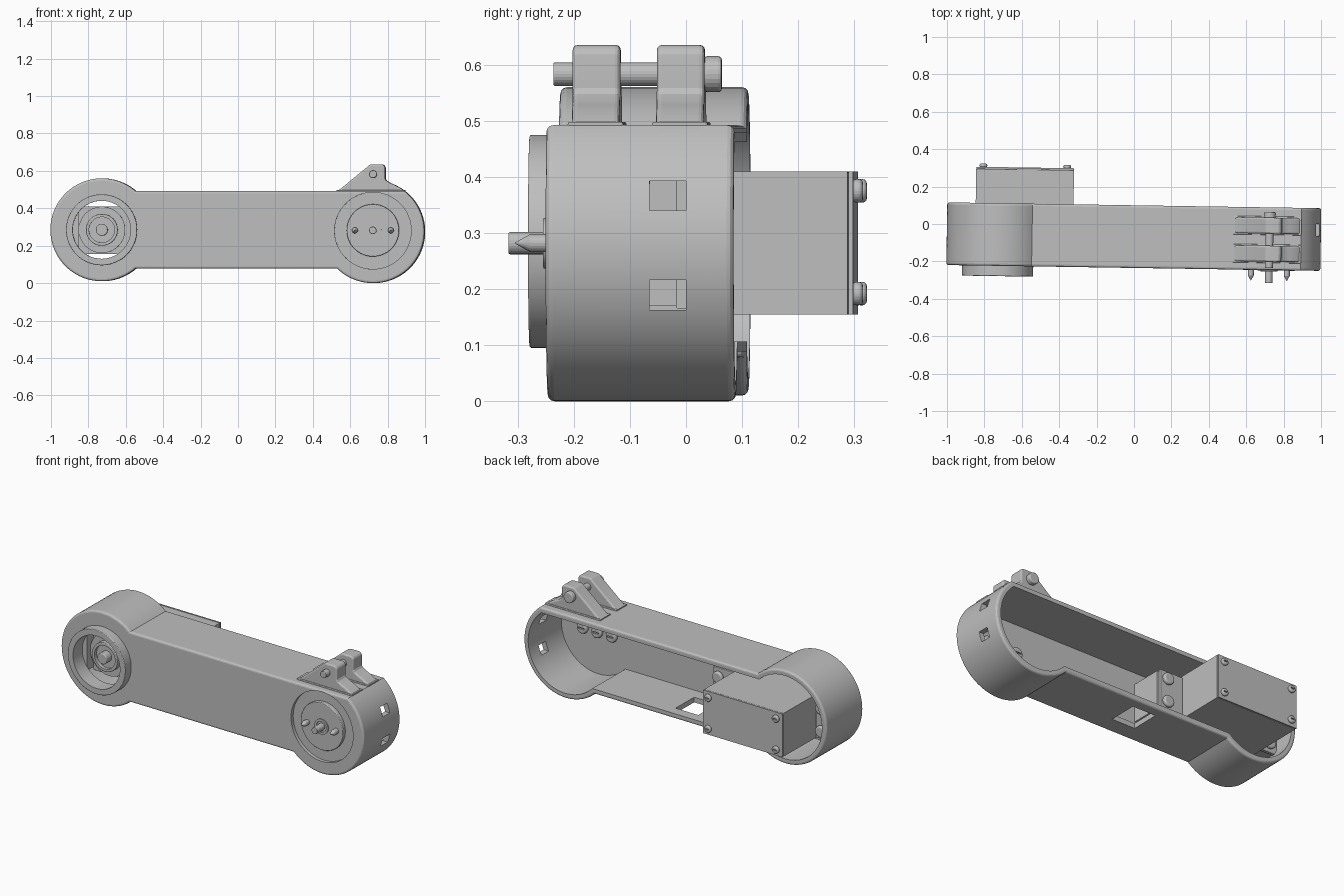
import bpy, bmesh
from math import sin, cos, asin, pi, radians

if "Cube" in bpy.data.objects:
    bpy.data.objects.remove(bpy.data.objects["Cube"])

GREY = (0.52, 0.52, 0.52, 1)
grey = bpy.data.materials.new("light grey plastic")
grey.use_nodes = True
grey.diffuse_color = GREY
grey.node_tree.nodes["Principled BSDF"].inputs["Base Color"].default_value = GREY

LX, LZ, RX, RZ, R = -0.725, 0.285, 0.725, 0.275, 0.275   # end circle centres and radius
FRONT, BACK = -0.235, 0.1
WALL = 0.03
parts = []


def arc(x, z, r, a0, a1, n):
    return [(x + r * cos(a0 + (a1 - a0) * i / n), z + r * sin(a0 + (a1 - a0) * i / n))
            for i in range(n + 1)]


def circle(x, z, r, n=64):
    return arc(x, z, r, 0, 2 * pi, n)[:-1]


def rect(x0, x1, z0, z1):
    return [(x0, z0), (x1, z0), (x1, z1), (x0, z1)]


def prism(name, pts, y0, y1, bevel=0, front_scale=1):
    """Extrude an x-z outline along y; optionally round or taper the front end."""
    bm = bmesh.new()
    cx = sum(p[0] for p in pts) / len(pts)
    cz = sum(p[1] for p in pts) / len(pts)
    s = front_scale
    front = [bm.verts.new((cx + (x - cx) * s, y0, cz + (z - cz) * s)) for x, z in pts]
    back = [bm.verts.new((x, y1, z)) for x, z in pts]
    caps = [bm.faces.new(front), bm.faces.new(back[::-1])]
    for i in range(len(pts)):
        j = (i + 1) % len(pts)
        bm.faces.new((front[j], front[i], back[i], back[j]))
    bmesh.ops.recalc_face_normals(bm, faces=bm.faces)
    if bevel:
        rim = list({e for f in caps for e in f.edges})
        bmesh.ops.bevel(bm, geom=rim, offset=bevel, segments=3, profile=0.5, affect='EDGES')
    mesh = bpy.data.meshes.new(name)
    bm.to_mesh(mesh)
    bm.free()
    mesh.materials.append(grey)
    ob = bpy.data.objects.new(name, mesh)
    bpy.context.collection.objects.link(ob)
    parts.append(ob)
    return ob


def cut(ob, *outline):
    """Subtract a prism from an object and discard the cutter."""
    cutter = prism("cutter", *outline)
    cutter.hide_render = True
    mod = ob.modifiers.new("cut", 'BOOLEAN')
    mod.operation, mod.solver, mod.object = 'DIFFERENCE', 'EXACT', cutter
    bpy.context.view_layer.objects.active = ob
    bpy.ops.object.modifier_apply(modifier=mod.name)
    parts.remove(cutter)
    bpy.data.objects.remove(cutter)


def arm_outline(t):
    """Dumbbell outline of the arm, inset by t and flat-topped at the right end."""
    r, top, bot = R - t, 0.492 - t, 0.077 + t
    left = arc(LX, LZ, r, asin((top - LZ) / r), 2 * pi - asin((LZ - bot) / r), 60)
    right = arc(RX, RZ, r, pi + asin((RZ - bot) / r), 2 * pi + asin((top - RZ) / r), 48)
    return left + right


# Hollow arm shell, open at the back
shell = prism("arm_shell", arm_outline(0), FRONT, BACK, 0.012)
cut(shell, arm_outline(WALL), FRONT + 0.032, BACK + 0.1)
cut(shell, circle(LX, LZ, 0.155), FRONT - 0.1, FRONT + 0.1)
cut(shell, circle(RX, RZ + 0.005, 0.205), FRONT - 0.1, FRONT + 0.02)
for z in (0.163, 0.34):                      # windows in the right end wall
    cut(shell, rect(0.9, 1.1, z, z + 0.053), -0.05, 0.015)
cut(shell, rect(-0.11, 0.04, 0, 0.15), -0.13, 0.04)   # cable window underneath

# Raised collar around the left opening
collar = prism("shaft_collar", circle(LX, LZ, 0.19), -0.29, FRONT + 0.005, 0.004)
cut(collar, circle(LX, LZ, 0.155), -0.4, 0)

# Right hub disc with its pins in front and screws behind
HZ = RZ + 0.007
hub = prism("hub_disc", circle(RX, HZ, 0.14), FRONT - 0.002, FRONT + 0.022, 0.004)
pin = prism("hub_centre_pin", circle(RX, HZ, 0.02, 24), -0.305, FRONT, 0.003)
socket = prism("hub_centre_ring", circle(RX, HZ, 0.045, 32), FRONT - 0.008, FRONT)
cut(socket, circle(RX, HZ, 0.032, 32), -0.4, 0)
for side in (-1, 1):
    x = RX + side * 0.096
    prism("hub_side_pin", circle(x, HZ, 0.016, 20), -0.265, FRONT)
    prism("hub_side_pin_tip", circle(x, HZ, 0.016, 20), -0.292, -0.265, 0, 0.05)
for x in (RX - 0.096, RX, RX + 0.096):
    head = prism("hub_screw_head", circle(x, HZ, 0.034, 24), FRONT + 0.03, FRONT + 0.058, 0.011)
    cut(head, rect(x - 0.02, x + 0.02, HZ - 0.004, HZ + 0.004), FRONT + 0.05, 0)

# Two clevis lugs on top of the right end
lug = [(0.53, 0.475), (0.53, 0.492), (0.55, 0.503), (0.695, 0.622)]
lug += arc(0.72, 0.605, 0.03, radians(130), radians(90), 4)
lug += arc(0.768, 0.613, 0.022, radians(90), 0, 6)
lug += [(0.79, 0.558), (0.796, 0.548)]
lug += arc(RX, RZ, R, radians(70), radians(50), 8) + [(0.885, 0.475)]
for y in (-0.19, -0.04):
    prism("clevis_lug", lug, y, y + 0.085, 0.009)
    prism("clevis_lug_foot", rect(0.53, 0.895, 0.48, 0.498), y - 0.007, y + 0.092, 0.004)
prism("clevis_bolt", circle(RX, 0.583, 0.021, 24), -0.225, 0.05, 0.003)
prism("clevis_bolt_head", circle(RX, 0.583, 0.032, 24), 0.043, 0.075, 0.006)

# Motor housing, rear lid and mounting flanges
BOX = (-0.848, -0.325, 0.155, 0.41)
prism("motor_case", rect(*BOX), -0.15, 0.283, 0.002)
prism("motor_lid", rect(*BOX), 0.285, 0.293)
for x0, x1, sx in ((-0.325, -0.17, -0.22), (-0.955, -0.848, -0.9)):
    prism("motor_post", rect(x0, x1, 0.17, 0.395), FRONT + 0.03, -0.02)
    prism("motor_flange", rect(x0, x1 - 0.01, 0.165, 0.4), -0.02, 0.0, 0.003)
    for z in (0.215, 0.35):
        prism("flange_screw", circle(sx, z, 0.034, 24), 0.0, 0.025, 0.01)

# Lid screws in the four corners
for x in (-0.81, -0.362):
    for z in (0.192, 0.375):
        head = prism("lid_screw", circle(x, z, 0.021, 24), 0.29, 0.31, 0.008)
        cut(head, rect(x - 0.012, x + 0.012, z - 0.003, z + 0.003), 0.303, 0.4)

# Output shaft seen inside the collar
prism("shaft_plate", circle(LX, LZ, 0.124), -0.175, -0.15)
boss = prism("shaft_boss", circle(LX, LZ, 0.085), -0.215, -0.175, 0.004)
cut(boss, circle(LX, LZ, 0.068), -0.3, -0.195)
prism("shaft_screw", circle(LX, LZ, 0.032, 32), -0.24, -0.19, 0.005)

# Whole assembly sits at a slight yaw; smooth the round surfaces
bpy.ops.object.select_all(action='DESELECT')
for ob in parts:
    ob.rotation_euler.z = -0.0155
    ob.select_set(True)
bpy.context.view_layer.objects.active = shell
bpy.ops.object.shade_smooth_by_angle(angle=radians(14))
